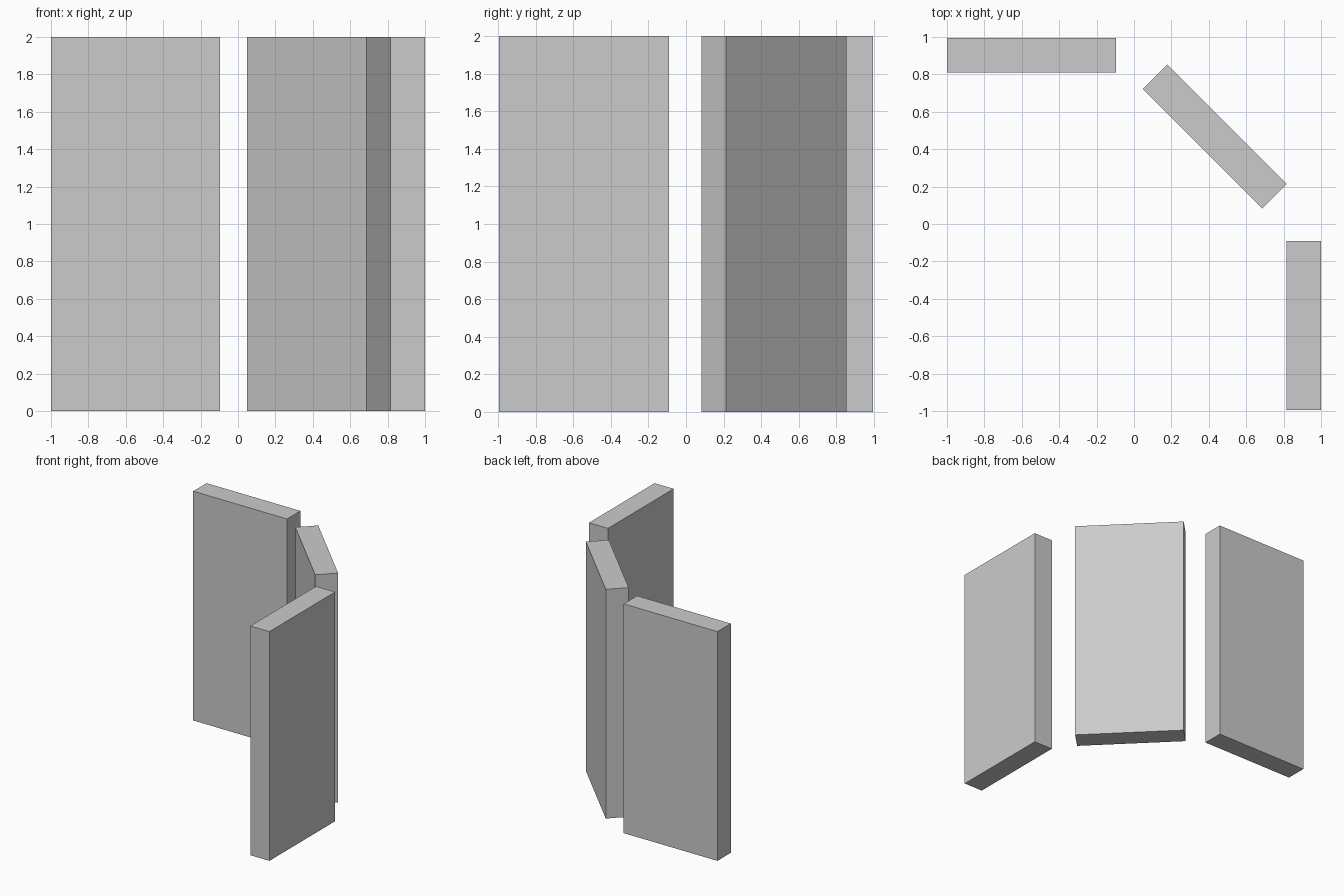
import bpy
from math import radians

if "Cube" in bpy.data.objects:
    bpy.data.objects.remove(bpy.data.objects["Cube"])

LENGTH, THICK, HEIGHT = 0.905, 0.184, 2.0


def panel(name, x, y, angle):
    """Upright slab standing on the ground, turned about z."""
    bpy.ops.mesh.primitive_cube_add(size=1, location=(x, y, HEIGHT / 2))
    ob = bpy.context.object
    ob.name = name
    ob.scale = (LENGTH, THICK, HEIGHT)
    ob.rotation_euler.z = radians(angle)
    return ob


# Three separate panels sweeping around the back right corner
panel("back_panel", -0.5475, 0.903, 0)
panel("diagonal_panel", 0.432, 0.468, -45)
panel("side_panel", 0.908, -0.5425, -90)
